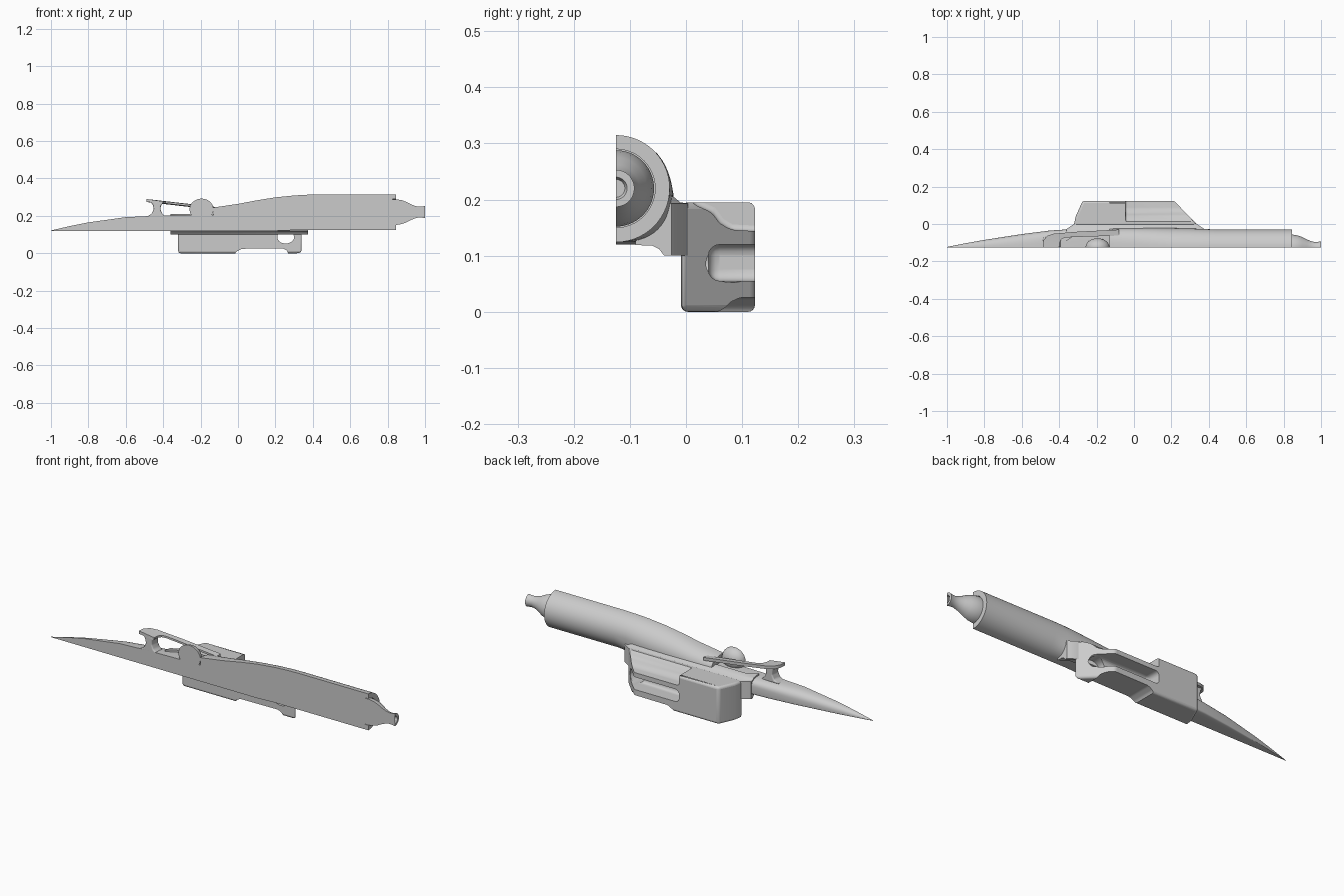
import bpy, bmesh, math
from mathutils import Vector

cube = bpy.data.objects.get("Cube")
if cube:
    bpy.data.objects.remove(cube, do_unlink=True)

grey = bpy.data.materials.new("plain_grey")
grey.use_nodes = True
COLOUR = (0.6, 0.6, 0.6, 1)
grey.diffuse_color = COLOUR
grey.node_tree.nodes["Principled BSDF"].inputs["Base Color"].default_value = COLOUR
CUT = -0.125    # flat plane where the half hull ends
AXIS = 0.22     # height of the engine axis


def finish(name, bm, angle=35):
    bmesh.ops.recalc_face_normals(bm, faces=bm.faces)
    mesh = bpy.data.meshes.new(name)
    bm.to_mesh(mesh)
    bm.free()
    mesh.materials.append(grey)
    ob = bpy.data.objects.new(name, mesh)
    bpy.context.collection.objects.link(ob)
    bpy.ops.object.select_all(action='DESELECT')
    ob.select_set(True)
    bpy.context.view_layer.objects.active = ob
    bpy.ops.object.shade_smooth_by_angle(angle=math.radians(angle))
    return ob


def skin(name, rings, angle=35):
    """Joins closed rings of points and caps both ends."""
    bm = bmesh.new()
    loops = [[bm.verts.new(p) for p in ring] for ring in rings]
    for a, b in zip(loops, loops[1:]):
        for i in range(len(a)):
            j = (i + 1) % len(a)
            bm.faces.new((a[i], a[j], b[j], b[i]))
    bm.faces.new(loops[0])
    bm.faces.new(loops[-1])
    return finish(name, bm, angle)


def prism(name, outline, low, high, axis, bevel=0.0):
    """Extrudes a flat outline along one axis and rounds its edges."""
    def place(p, t):
        q = list(p)
        q.insert("xyz".index(axis), t)
        return Vector(q)
    ob = skin(name, [[place(p, t) for p in outline] for t in (low, high)])
    if bevel:
        mod = ob.modifiers.new("rounding", 'BEVEL')
        mod.width, mod.segments = bevel, 4
        mod.limit_method = 'ANGLE'
        mod.angle_limit = math.radians(25)
    return ob


def box(x0, x1, y0, y1):
    return [(x0, y0), (x1, y0), (x1, y1), (x0, y1)]


# Hull: x, half width, top, widest height, upper and lower squareness
stations = [
    (-1.0, .002, .122, .1205, 2, 2), (-.9, .022, .145, .125, 2.2, 8),
    (-.8, .04, .165, .13, 2.4, 8), (-.6, .071, .193, .14, 2.8, 8),
    (-.45, .09, .2, .15, 3.2, 8), (-.3, .1, .203, .155, 4, 8),
    (-.132, .104, .205, .16, 5, 8), (-.13, .104, .245, .175, 2.6, 8),
    (0, .104, .264, .18, 2.4, 8), (.1, .104, .283, .19, 2.2, 8),
    (.2, .103, .299, .2, 2, 7), (.3, .101, .309, .21, 2, 5),
    (.37, .098, .313, AXIS, 2, 2.6), (.44, .096, .315, AXIS, 2, 2),
    (.845, .096, .315, AXIS, 2, 2)]


def section(x, w, top, mid, up, down, n=14):
    ring = []
    for i in range(-n, n + 1):
        a = i / n * math.pi / 2
        power = 2 / (up if i > 0 else down)
        low = .12 if x < .3 else .124
        h = (top - mid) if i > 0 else (mid - low)
        z = mid + math.copysign(abs(math.sin(a)) ** power, i) * h
        ring.append((x, CUT + w * max(math.cos(a), 0) ** power, z))
    return ring


rings = [section(*s) for s in stations]
# stepped-in socket at the stern
for x, r in ((.846, .068), (.83, .068)):
    rings.append(section(x, r, AXIS + r, AXIS, 2, 2))
    if x > .84:
        continue
hull = skin("hull", rings[:-2], 30)


def half_turn(name, profile, centre_x, centre_z, squash=1.0, n=28):
    """Sweeps an (x, radius) profile through half a turn behind the cut."""
    rings = []
    for x, r in profile:
        ring = []
        for i in range(n + 1):
            a = math.pi * (i / n - .5)
            ring.append((centre_x + x, CUT + squash * r * math.cos(a),
                         centre_z + r * math.sin(a)))
        rings.append(ring)
    return skin(name, rings)


def cut(target, cutter):
    cutter.hide_render = True
    cutter.hide_set(True)
    cutter.display_type = 'WIRE'
    mod = target.modifiers.new("cut", 'BOOLEAN')
    mod.operation, mod.solver, mod.object = 'DIFFERENCE', 'EXACT', cutter
    bpy.context.view_layer.objects.active = target
    bpy.ops.object.select_all(action='DESELECT')
    target.select_set(True)
    for m in list(target.modifiers):
        bpy.ops.object.modifier_apply(modifier=m.name)
    bpy.data.objects.remove(cutter, do_unlink=True)
    bpy.ops.object.shade_smooth_by_angle(angle=math.radians(35))


# Stern socket and nozzle
socket = prism("socket_cutter", [(CUT + .07 * math.cos(i * math.pi / 24),
               AXIS + .07 * math.sin(i * math.pi / 24)) for i in range(48)], .825, .9, 'x')
cut(hull, socket)
nozzle = half_turn("nozzle", [(.82, .068), (.85, .068), (.875, .064), (.9, .055), (.925, .042),
                              (.945, .034), (.965, .029), (.985, .03), (1, .033),
                              (1, .02), (.99, .016)], 0, AXIS)

# Pilot dome
dome = half_turn("pilot_dome", [(-.064 * math.cos(a), max(.057 * math.sin(a), .0005))
                                for a in [i * math.pi / 20 for i in range(21)]], -.195, .235, .85)

# Windshield frame: sloping strip that wraps the cockpit opening
outer = [(-.488, CUT), (-.485, -.09), (-.465, -.064), (-.43, -.052), (-.3, -.041), (-.08, -.03)]
inner = [(-.4, CUT), (-.398, -.1), (-.388, -.08), (-.365, -.072), (-.3, -.069), (-.08, -.062)]
rings = []
for (ox, oy), (ix, iy) in zip(outer, inner):
    def height(x):
        return .284 - .115 * (x + .488)
    rings.append([(ox, oy, height(ox) + .006), (ix, iy, height(ix) + .004),
                  (ix, iy, height(ix) - .006), (ox, oy, height(ox) - .01)])
skin("windshield_frame", rings)

# Waisted post under the frame
post = [(-.49, .195), (-.462, .21), (-.45, .235), (-.456, .262), (-.475, .28),
        (-.4, .27), (-.412, .255), (-.415, .235), (-.405, .212), (-.385, .195)]
prism("windshield_post", post, CUT, -.07, 'y', .006)

# Side pod
pod = prism("side_pod", [(-.322, -.009), (-.312, .04), (-.275, .123), (.215, .123), (.343, -.009)],
            0, .195, 'z', .012)
cut(pod, prism("upper_groove", [(.004, .21), (.012, .192), (.045, .178), (.06, .158),
                                (.08, .146), (.16, .142), (.16, .21)], -.045, .4, 'x', .01))
cut(pod, prism("side_slot", box(-.045, .4, .055, .12), .04, .2, 'y', .02))
cut(pod, prism("rear_hole", [(.255 + .045 * math.cos(i * math.pi / 14),
               .086 + .034 * math.sin(i * math.pi / 14)) for i in range(28)], -.1, .3, 'y'))
cut(pod, prism("belly_cut", [(-.03, -.03), (-.01, .008), (.02, .024), (.24, .026),
                             (.262, .015), (.28, -.03)], -.1, .3, 'y', .008))

# Fairing that joins the pod to the hull
fairing = [(-.06, .119), (-.03, .118), (-.018, .112), (-.009, .1), (.004, .1),
           (.004, .193), (-.01, .195), (-.022, .205), (-.06, .21)]
ends = ((-.36, -.03), (-.315, 0), (.33, 0), (.375, -.03))
skin("pod_fairing", [[(x, y + shift, z) for y, z in fairing] for x, shift in ends])
